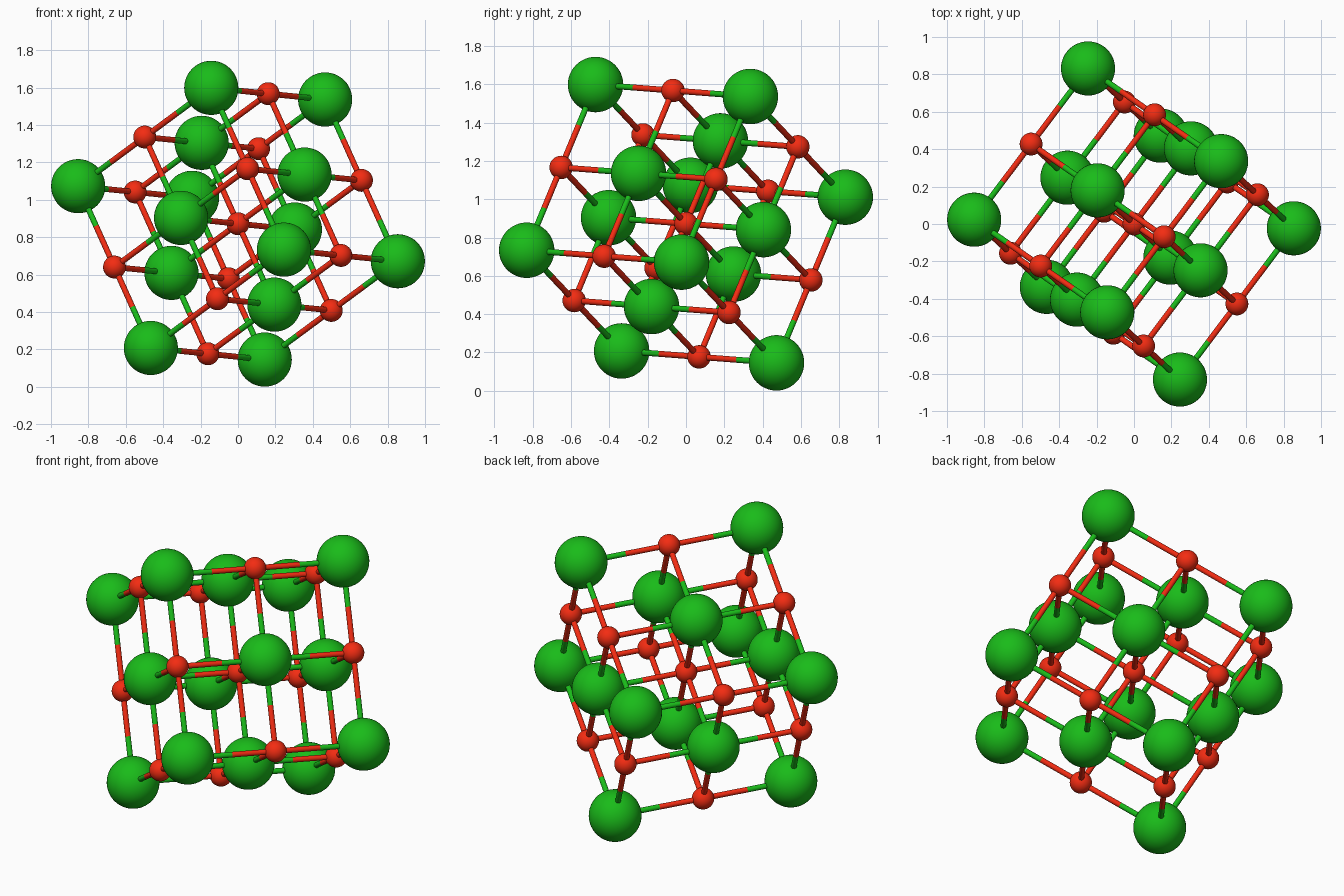
import bpy, bmesh
from itertools import product
from mathutils import Vector, Matrix

if "Cube" in bpy.data.objects:
    bpy.data.objects.remove(bpy.data.objects["Cube"])

SPACING = 0.507
CENTRE = Vector((0, 0, 0.872))
BIG_R, SMALL_R, ROD_R = 0.1447, 0.061, 0.0155

# Tilted orthogonal lattice axes
a = Vector((0.3035, 0.403, -0.031)).normalized()
b = Vector((-0.356, 0.248, -0.263))
b = (b - a * b.dot(a)).normalized()
c = a.cross(b)
axes = [v * SPACING for v in (a, b, c)]


def material(name, colour):
    m = bpy.data.materials.new(name)
    m.diffuse_color = colour
    m.use_nodes = True
    m.node_tree.nodes["Principled BSDF"].inputs["Base Color"].default_value = m.diffuse_color
    return m


green = material("green", (0.01, 0.5, 0.01, 1))
red = material("red", (0.9, 0.025, 0.006, 1))


def finish_mesh(name, bm, mat, smooth_all=True):
    for f in bm.faces:
        f.smooth = smooth_all or len(f.verts) == 4
    mesh = bpy.data.meshes.new(name)
    bm.to_mesh(mesh)
    bm.free()
    mesh.materials.append(mat)
    return mesh


def ball_mesh(name, radius, mat):
    bm = bmesh.new()
    bmesh.ops.create_uvsphere(bm, u_segments=48, v_segments=24, radius=radius)
    return finish_mesh(name, bm, mat)


def rod_mesh(name, mat):
    # Half a bond, from the ball centre out to the bond midpoint
    bm = bmesh.new()
    bmesh.ops.create_cone(bm, cap_ends=True, segments=20, radius1=ROD_R,
                          radius2=ROD_R, depth=SPACING / 2,
                          matrix=Matrix.Translation((0, 0, SPACING / 4)))
    return finish_mesh(name, bm, mat, False)


def place(name, mesh, loc, direction=None):
    o = bpy.data.objects.new(name, mesh)
    o.location = loc
    if direction is not None:
        o.rotation_euler = direction.to_track_quat('Z', 'Y').to_euler()
    bpy.context.collection.objects.link(o)


balls = {1: ball_mesh("large_ball", BIG_R, green),
         0: ball_mesh("small_ball", SMALL_R, red)}
rods = {1: rod_mesh("green_rod", green), 0: rod_mesh("red_rod", red)}

# 3 x 3 x 3 lattice with alternating balls, each with half rods to its neighbours
for idx in product((-1, 0, 1), repeat=3):
    kind = sum(idx) % 2
    pos = CENTRE + sum((v * i for v, i in zip(axes, idx)), Vector())
    place(balls[kind].name, balls[kind], pos)
    for axis, i in zip(axes, idx):
        for step in (-1, 1):
            if abs(i + step) <= 1:
                place(rods[kind].name, rods[kind], pos, axis * step)
